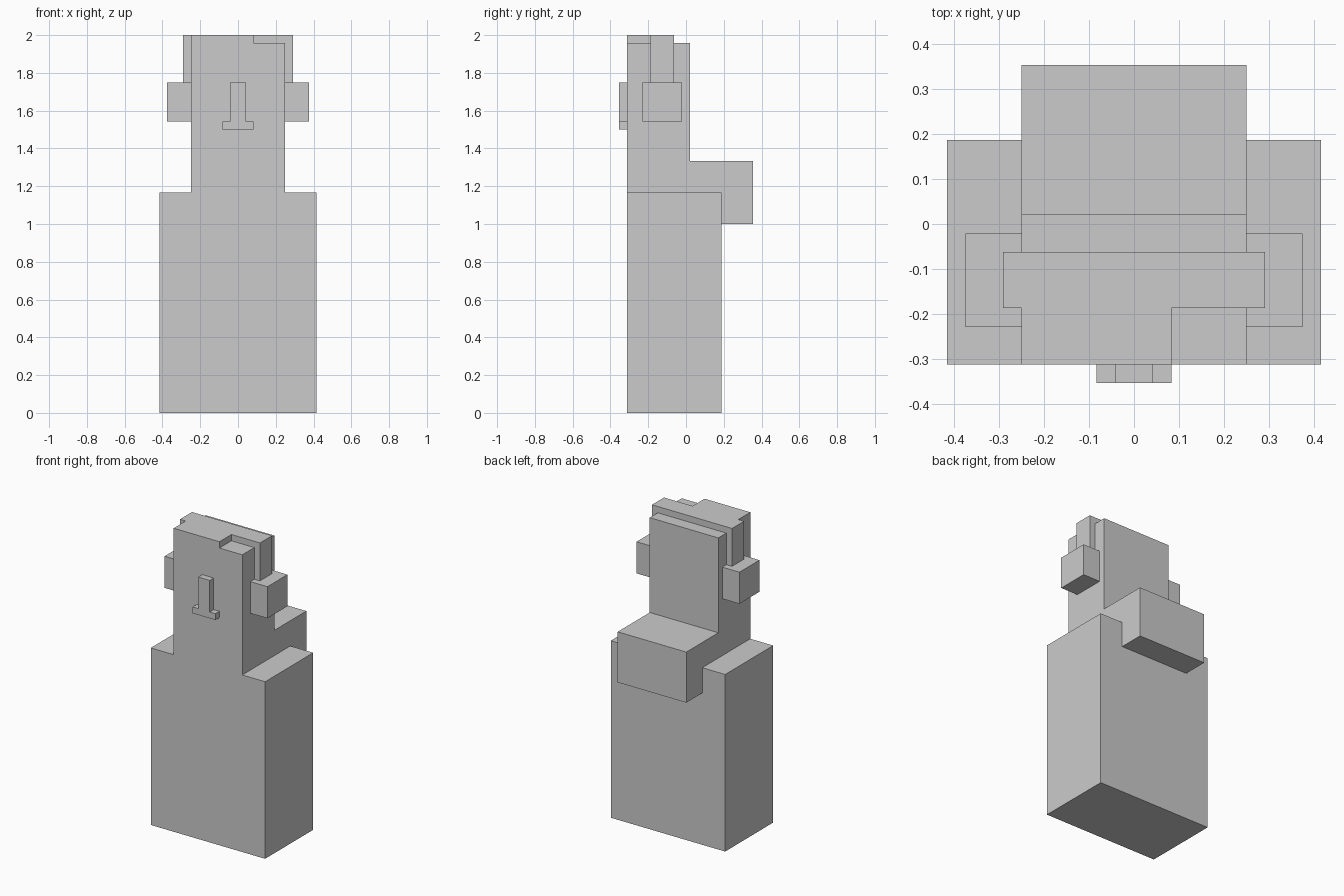
import bpy, bmesh

if "Cube" in bpy.data.objects:
    bpy.data.objects.remove(bpy.data.objects["Cube"])

U = 1 / 24  # block-model unit


def extrude_profile(name, points, y0, y1):
    """Solid made from an (x, z) outline pulled along y."""
    bm = bmesh.new()
    face = bm.faces.new([bm.verts.new((x, y0, z)) for x, z in points])
    moved = bmesh.ops.extrude_face_region(bm, geom=[face])["geom"]
    verts = [g for g in moved if isinstance(g, bmesh.types.BMVert)]
    bmesh.ops.translate(bm, verts=verts, vec=(0, y1 - y0, 0))
    bmesh.ops.recalc_face_normals(bm, faces=bm.faces)
    mesh = bpy.data.meshes.new(name)
    bm.to_mesh(mesh)
    bm.free()
    obj = bpy.data.objects.new(name, mesh)
    bpy.context.collection.objects.link(obj)
    return obj


def box(name, x, y, z):
    return extrude_profile(name, [(x[0], z[0]), (x[1], z[0]), (x[1], z[1]), (x[0], z[1])], *y)


def mirrored(half):
    """Outline from its right half, listed bottom to top."""
    return half + [(-x, z) for x, z in reversed(half)]


FRONT = -7.5 * U
HEAD_BACK = 0.5 * U

# Body, head and the block on the upper back
box("body", (-10 * U, 10 * U), (FRONT, 4.5 * U), (0, 28 * U))
box("head", (-6 * U, 6 * U), (FRONT, HEAD_BACK), (28 * U, 47 * U))
box("back_block", (-6 * U, 6 * U), (HEAD_BACK, 8.5 * U), (24 * U, 32 * U))

# Ears
for side, s in (("left", -1), ("right", 1)):
    box("ear_" + side, sorted((6 * U * s, 9 * U * s)), (-5.5 * U, -0.5 * U), (37 * U, 42 * U))

# Nose with wider base
extrude_profile("nose", mirrored([(2 * U, 36 * U), (2 * U, 37 * U), (U, 37 * U), (U, 42 * U)]),
                FRONT - U, FRONT)

# Hair band arching over the head, and the fringe in front of it
extrude_profile("hair_band", mirrored([(6 * U, 47 * U), (6 * U, 42 * U), (7 * U, 42 * U), (7 * U, 48 * U)]),
                -4.5 * U, -1.5 * U)
box("hair_fringe", (-6 * U, 2 * U), (FRONT, -4.5 * U), (47 * U, 48 * U))
